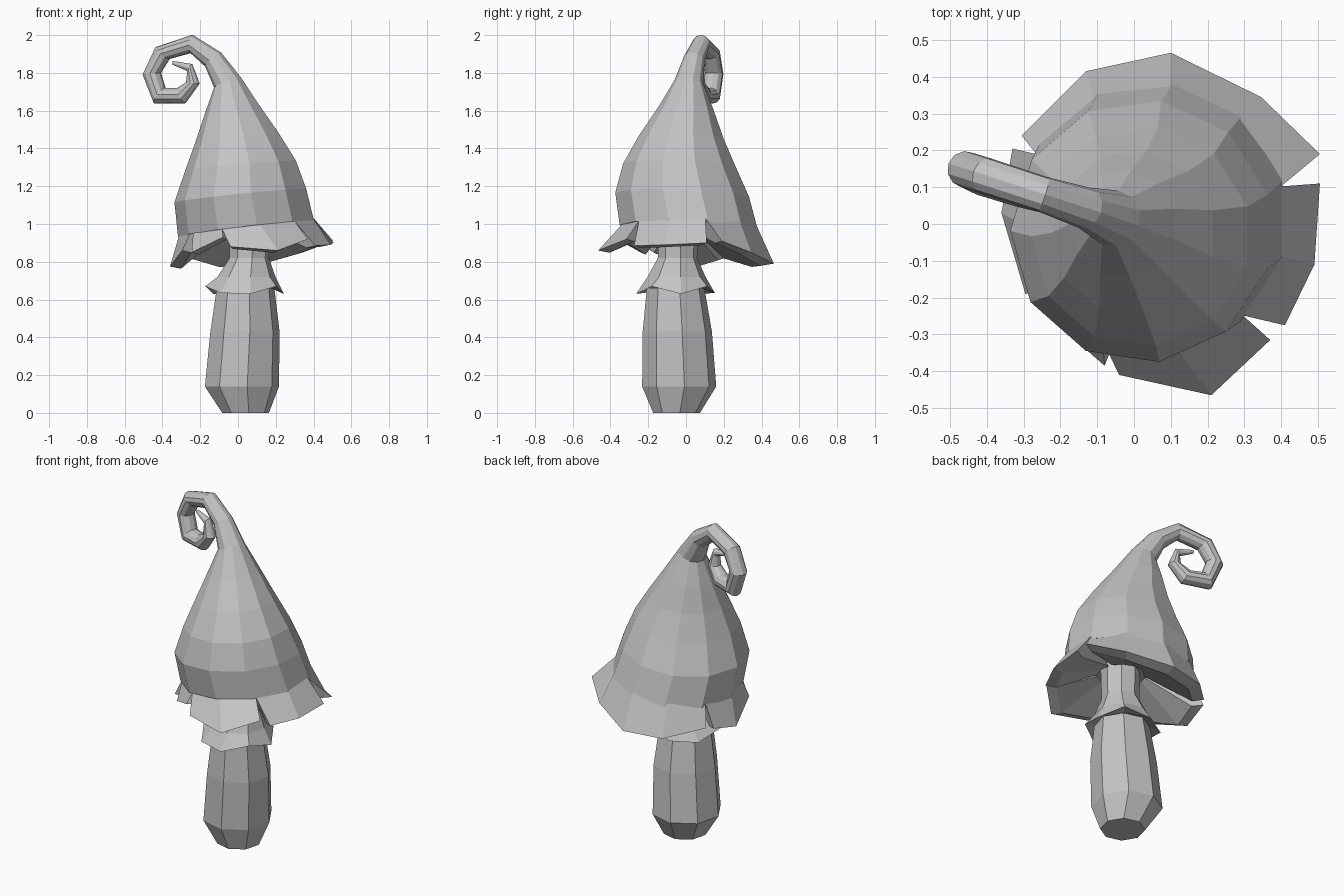
import bpy, bmesh
from math import sin, cos, radians, atan2, pi
from mathutils import Vector

if "Cube" in bpy.data.objects:
    bpy.data.objects.remove(bpy.data.objects["Cube"], do_unlink=True)

grey = bpy.data.materials.new("plain grey")
grey.use_nodes = True
grey.diffuse_color = (0.55, 0.55, 0.55, 1)
grey.node_tree.nodes["Principled BSDF"].inputs["Base Color"].default_value = (0.55, 0.55, 0.55, 1)

# The whole curl lies in one upright plane, facing LEAN
UP = Vector((0, 0, 1))
LEAN = Vector((-0.95, 0.31, 0)).normalized()
SIDE = UP.cross(-LEAN)


def finish(name, bm):
    bmesh.ops.recalc_face_normals(bm, faces=bm.faces)
    mesh = bpy.data.meshes.new(name)
    bm.to_mesh(mesh)
    bm.free()
    mesh.materials.append(grey)
    obj = bpy.data.objects.new(name, mesh)
    bpy.context.collection.objects.link(obj)


def ring(center, radius, tilt, sides, phase):
    """Points of a circle whose axis leans by tilt degrees toward LEAN."""
    t = radians(tilt)
    axis = UP * cos(t) + LEAN * sin(t)
    across = SIDE.cross(axis)
    shift = radians(phase) - atan2(-LEAN.y, -LEAN.x)
    pts = []
    for i in range(sides):
        a = shift + 2 * pi * i / sides
        pts.append(Vector(center) + radius * (across * cos(a) + SIDE * sin(a)))
    return pts


def loft(name, rings, sides, phase, wave=None):
    """Skin a list of (x, y, z, radius, tilt); wave = (ring index, heights)."""
    bm = bmesh.new()
    loops = []
    for k, (x, y, z, r, tilt) in enumerate(rings):
        pts = ring((x, y, z), r, tilt, sides, phase)
        if wave and k == wave[0]:
            for i, p in enumerate(pts):
                p.z += wave[1][i % len(wave[1])]
        loops.append([bm.verts.new(p) for p in pts])
    for a, b in zip(loops, loops[1:]):
        for i in range(sides):
            j = (i + 1) % sides
            bm.faces.new((a[i], a[j], b[j], b[i]))
    bm.faces.new(loops[0])
    bm.faces.new(loops[-1])
    finish(name, bm)


# Stem and its flared collar
loft("stem", [
    (0.04, -0.05, 0, 0.125, 0),
    (0.021, -0.036, 0.14, 0.198, 0),
    (0.037, -0.046, 0.43, 0.185, 0),
    (0.04, -0.055, 0.66, 0.154, 0),
], 8, 8)
loft("collar", [
    (0.04, -0.055, 0.67, 0.14, 0),
    (0.035, -0.055, 0.65, 0.21, 0),
    (0.045, -0.05, 0.72, 0.155, 0),
    (0.06, -0.045, 0.82, 0.105, 0),
    (0.065, -0.04, 1.02, 0.11, 0),
], 8, 8, wave=(1, (-0.02, 0.02, -0.015)))

# Pointed cap: underside, swelling body, then the curled tip
loft("pointed_cap", [
    (0.06, -0.03, 1.0, 0.12, 7),
    (0.05, 0.015, 0.975, 0.37, 7),
    (0.02, -0.02, 1.15, 0.358, 6),
    (0.02, -0.035, 1.31, 0.3, 5),
    (0.0, -0.025, 1.46, 0.225, 6),
    (-0.03, 0, 1.61, 0.147, 10),
    (-0.055, 0.015, 1.75, 0.077, 22),
    (-0.13, 0.043, 1.87, 0.057, 42),
    (-0.245, 0.08, 1.953, 0.049, 85),
    (-0.4, 0.13, 1.905, 0.05, 140),
    (-0.457, 0.148, 1.795, 0.05, 185),
    (-0.415, 0.13, 1.68, 0.052, 235),
    (-0.3, 0.09, 1.68, 0.047, 300),
    (-0.238, 0.065, 1.747, 0.037, 355),
    (-0.255, 0.07, 1.828, 0.023, 415),
    (-0.345, 0.1, 1.853, 0.01, 445),
], 11, 16)


# Ragged brim flaps: outer skin, a lip below, and an underside rising to the neck
def rim_point(a):
    x, y = 0.05 + 0.36 * cos(a), 0.015 + 0.36 * sin(a)
    return Vector((x, y, 0.99 + 0.12 * (x - 0.05)))


def flap(name, start, end, outer):
    """Hang the outer points from the rim between two angles."""
    bm = bmesh.new()
    last = len(outer) - 1
    strips = []
    for i, p in enumerate(outer):
        edge = Vector(p)
        neck = Vector((0.06, -0.04, 0.97))
        neck += 0.13 * (edge - neck).to_2d().normalized().to_3d()
        lip = edge.lerp(neck, 0.2)
        lip.z = edge.z - 0.012
        rim = rim_point(radians(start + (end - start) * i / last))
        strips.append([bm.verts.new(v) for v in (rim, edge, lip, neck)])
    for a, b in zip(strips, strips[1:]):
        for k in range(3):
            bm.faces.new((a[k], a[k + 1], b[k + 1], b[k]))
    bm.faces.new(strips[0])
    bm.faces.new(strips[-1])
    finish(name, bm)


flap("back_flap", 14, 151, [
    (0.505, 0.19, 0.91), (0.345, 0.345, 0.85), (0.1, 0.465, 0.79),
    (-0.13, 0.415, 0.785), (-0.305, 0.24, 0.83)])
flap("left_flap", -47, 14, [(0.41, -0.275, 0.885), (0.49, -0.11, 0.89), (0.505, 0.11, 0.9)])
flap("front_flap", -112, -47, [(-0.04, -0.41, 0.88), (0.21, -0.465, 0.86), (0.37, -0.315, 0.92)])
flap("front_right_flap", -143, -112, [(-0.245, -0.24, 0.85), (-0.08, -0.385, 0.93)])
flap("right_flap", 151, 213, [(-0.33, 0.205, 0.82), (-0.36, 0.03, 0.775), (-0.295, -0.19, 0.86)])
